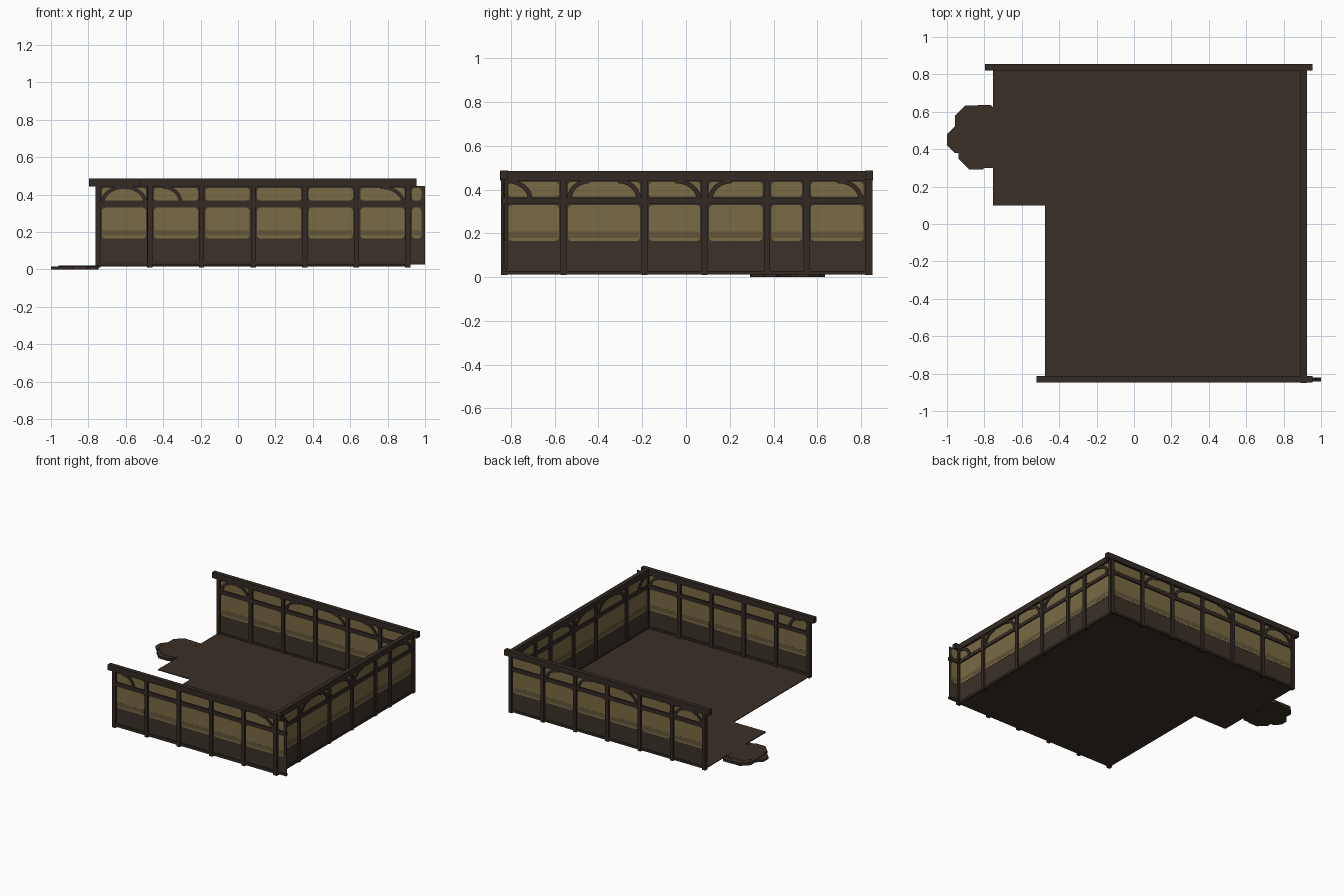
import bpy, bmesh, math

if "Cube" in bpy.data.objects:
    bpy.data.objects.remove(bpy.data.objects["Cube"])


def material(name, rgb):
    m = bpy.data.materials.new(name)
    m.diffuse_color = (*rgb, 1)
    m.use_nodes = True
    m.node_tree.nodes["Principled BSDF"].inputs["Base Color"].default_value = m.diffuse_color
    return m


TIMBER = material("dark timber", (0.034, 0.024, 0.017))
FLOOR = material("brown floor", (0.042, 0.028, 0.019))
PANEL = material("dull brown panel", (0.043, 0.032, 0.021))
PLASTER = material("ochre plaster", (0.190, 0.145, 0.058))
SHADE = material("soiled plaster", (0.125, 0.095, 0.042))


def prism(bm, outline, v0, v1):
    """Extrude a (u, z) outline from depth v0 to v1."""
    a = [bm.verts.new((u, v0, z)) for u, z in outline]
    b = [bm.verts.new((u, v1, z)) for u, z in outline]
    bm.faces.new(a)
    bm.faces.new(b[::-1])
    n = len(a)
    for i in range(n):
        j = (i + 1) % n
        bm.faces.new((a[j], a[i], b[i], b[j]))


def bar(bm, u0, u1, z0, z1, depth):
    prism(bm, [(u0, z0), (u1, z0), (u1, z1), (u0, z1)], -depth / 2, depth / 2)


def rounded(u0, u1, z0, z1, r):
    pts = []
    for k, (u, z) in enumerate([(u1 - r, z1 - r), (u0 + r, z1 - r),
                                (u0 + r, z0 + r), (u1 - r, z0 + r)]):
        for s in range(4):
            t = math.radians(90 * k + 30 * s)
            pts.append((u + r * math.cos(t), z + r * math.sin(t)))
    return pts


def brace(bm, low, high, depth=0.024):
    """Curved quarter brace from the middle rail up to the top beam."""
    sign = 1 if low > high else -1
    outer, inner = [], []
    for i in range(7):
        t = math.pi / 2 * i / 6
        ru = abs(low - high)
        outer.append((high + sign * (ru + 0.01) * math.cos(t), 0.355 + 0.095 * math.sin(t)))
        inner.append((high + sign * (ru - 0.012) * math.cos(t), 0.355 + 0.075 * math.sin(t)))
    prism(bm, outer + inner[::-1], -depth / 2, depth / 2)


def finish(bm, name, mat, place):
    for v in bm.verts:
        v.co = place(*v.co)
    bmesh.ops.recalc_face_normals(bm, faces=bm.faces)
    me = bpy.data.meshes.new(name)
    bm.to_mesh(me)
    bm.free()
    me.materials.append(mat)
    ob = bpy.data.objects.new(name, me)
    bpy.context.collection.objects.link(ob)
    return ob


def wall(name, place, posts, beam, panel, braces, base):
    # thin infill sheet
    bm = bmesh.new()
    bar(bm, panel[0], panel[1], base, 0.447, 0.005)
    finish(bm, name + "_panel", PANEL, place)
    # plaster fields between the posts, visible on both sides
    light, dull = bmesh.new(), bmesh.new()
    edges = posts + ([panel[1]] if panel[1] > posts[-1] + 0.05 else [])
    for a, b in zip(edges, edges[1:]):
        a, b = a + 0.02, b - 0.02
        prism(light, rounded(a, b, 0.165, 0.33, 0.018), -0.0045, 0.0045)
        prism(light, rounded(a, b, 0.368, 0.435, 0.016), -0.0045, 0.0045)
        bar(dull, a + 0.002, b - 0.002, 0.18, 0.21, 0.0098)
    finish(light, name + "_plaster", PLASTER, place)
    finish(dull, name + "_plaster_shade", SHADE, place)
    # posts, rails and braces
    bm = bmesh.new()
    for p in posts:
        bar(bm, p - 0.0135, p + 0.0135, 0.01, 0.45, 0.03)
    finish(bm, name + "_posts", TIMBER, place)
    bm = bmesh.new()
    bar(bm, panel[0], panel[1], 0.335, 0.363, 0.02)
    bar(bm, panel[0], panel[1], base, base + 0.017, 0.02)
    finish(bm, name + "_rails", TIMBER, place)
    bm = bmesh.new()
    for low, high in braces:
        brace(bm, low, high)
    finish(bm, name + "_braces", TIMBER, place)
    # top beam
    bm = bmesh.new()
    bar(bm, beam[0], beam[1], 0.443, 0.486, 0.034)
    finish(bm, name + "_beam", TIMBER, place)


step = 0.276
front_posts = [-0.47 + step * i for i in range(6)]
back_posts = [-0.748 + step * i for i in range(7)]
side_posts = [-0.832, -0.56, -0.19, 0.085, 0.37, 0.55, 0.832]

wall("front_wall", lambda u, v, z: (u, -0.831 + v, z), front_posts,
     (-0.52, 0.955), (-0.475, 1.0),
     [(-0.305, -0.40), (0.885, 0.76)], 0.025)
wall("back_wall", lambda u, v, z: (u, 0.838 + v, z), back_posts,
     (-0.797, 0.955), (-0.755, 0.92),
     [(-0.725, -0.61), (-0.495, -0.61), (-0.17, -0.06), (0.33, 0.22), (0.60, 0.49)], 0.018)
wall("right_wall", lambda u, v, z: (0.908 - v, u, z - 0.0008), side_posts,
     (-0.85, 0.854), (-0.84, 0.842),
     [(-0.71, -0.82), (-0.535, -0.44), (-0.215, -0.31), (0.06, -0.05),
      (0.11, 0.21), (0.80, 0.69)], 0.012)

# L-shaped floor slab
bm = bmesh.new()
prism(bm, [(-0.475, -0.835), (0.91, -0.835), (0.91, 0.838), (-0.755, 0.838),
           (-0.755, 0.1), (-0.475, 0.1)], 0.016, 0.022)
finish(bm, "floor", FLOOR, lambda u, v, z: (u, z, v))

# low lumpy mound of overlapping octagonal discs outside the open end
discs = [(-0.865, 0.54, 0.10, 0.020), (-0.93, 0.45, 0.076, 0.016),
         (-0.845, 0.385, 0.10, 0.018), (-0.83, 0.46, 0.14, 0.0215),
         (-0.80, 0.55, 0.092, 0.017), (-0.78, 0.36, 0.066, 0.014)]
for i, (x, y, r, top) in enumerate(discs):
    bm = bmesh.new()
    ring = [(x + r * math.cos(math.pi / 8 + k * math.pi / 4),
             y + r * math.sin(math.pi / 8 + k * math.pi / 4)) for k in range(8)]
    prism(bm, ring, 0.0, top)
    bmesh.ops.bisect_plane(bm, geom=bm.verts[:] + bm.edges[:] + bm.faces[:],
                           plane_co=(-0.745, 0, 0), plane_no=(1, 0, 0), clear_outer=True)
    finish(bm, f"mound_disc_{i}", FLOOR, lambda u, v, z: (u, z, v))
